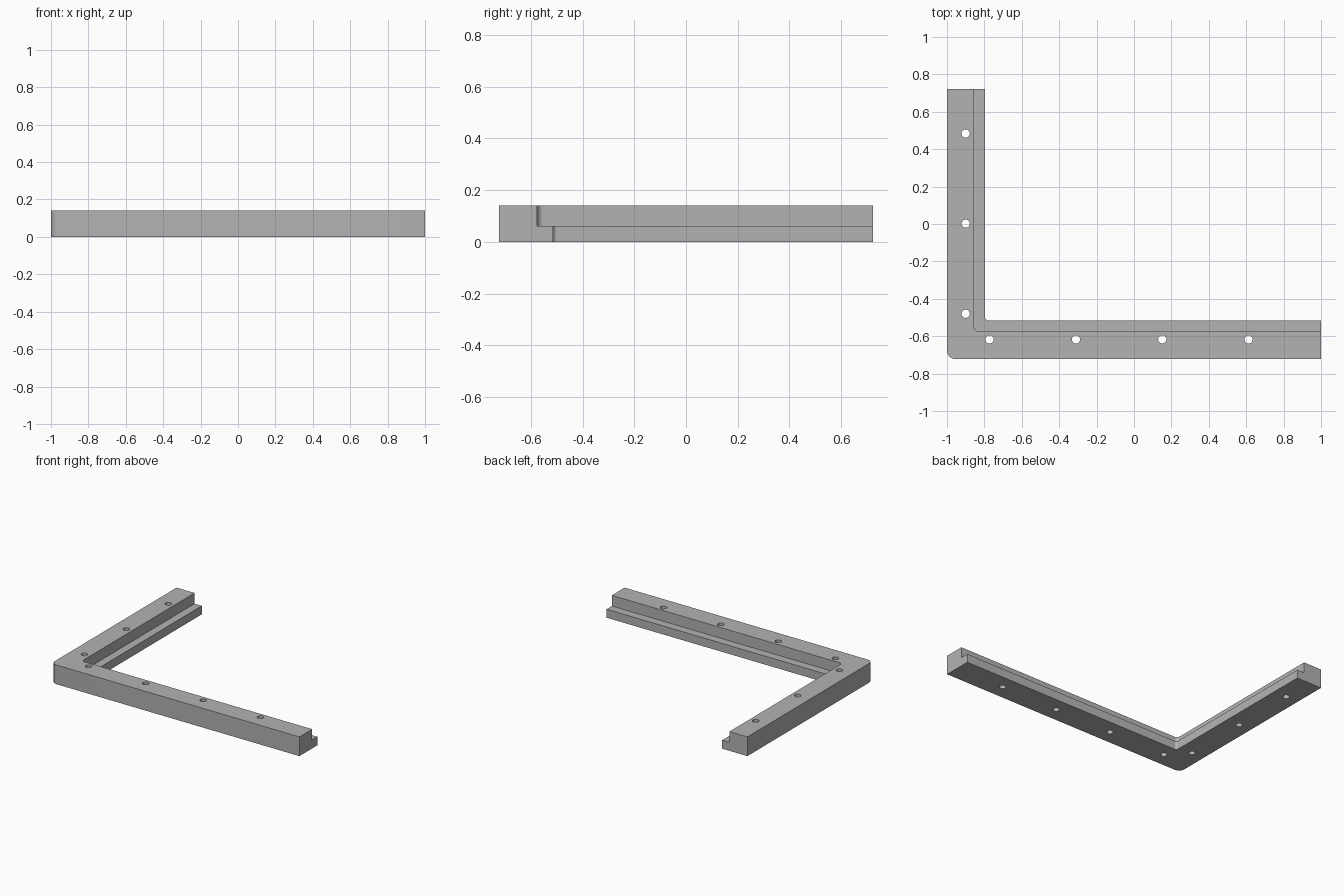
import bpy, bmesh, math

if "Cube" in bpy.data.objects:
    bpy.data.objects.remove(bpy.data.objects["Cube"], do_unlink=True)

W, D, H = 1.0, 0.722, 0.14      # half width, half depth, height
LEDGE_Z = 0.062

grey = bpy.data.materials.new("plain grey")
grey.use_nodes = True
grey.diffuse_color = (0.45, 0.45, 0.45, 1)
grey.node_tree.nodes["Principled BSDF"].inputs["Base Color"].default_value = (0.45, 0.45, 0.45, 1)


def fillet(cx, cy, r, start, end, steps=8):
    """Arc points around a centre, angles in degrees."""
    angles = [math.radians(start + (end - start) * i / steps) for i in range(steps + 1)]
    return [(cx + r * math.cos(a), cy + r * math.sin(a)) for a in angles]


def prism(name, outline, z0, z1):
    bm = bmesh.new()
    face = bm.faces.new([bm.verts.new((x, y, z0)) for x, y in outline])
    up = bmesh.ops.extrude_face_region(bm, geom=[face])["geom"]
    bmesh.ops.translate(bm, vec=(0, 0, z1 - z0),
                        verts=[v for v in up if isinstance(v, bmesh.types.BMVert)])
    bmesh.ops.recalc_face_normals(bm, faces=bm.faces)
    mesh = bpy.data.meshes.new(name)
    bm.to_mesh(mesh)
    bm.free()
    mesh.materials.append(grey)
    obj = bpy.data.objects.new(name, mesh)
    bpy.context.collection.objects.link(obj)
    return obj


def cut(target, cutter):
    cutter.hide_render = True
    mod = target.modifiers.new("cut", 'BOOLEAN')
    mod.operation, mod.solver, mod.object = 'DIFFERENCE', 'EXACT', cutter
    bpy.context.view_layer.objects.active = target
    bpy.ops.object.modifier_apply(modifier=mod.name)
    bpy.data.objects.remove(cutter, do_unlink=True)


# L-shaped bar with rounded outer and inner corners
ix, iy, ro, ri = -0.797, -0.515, 0.045, 0.018
outline = fillet(-W + ro, -D + ro, ro, 180, 270)
outline += [(W, -D), (W, iy)]
outline += fillet(ix + ri, iy + ri, ri, 270, 180)
outline += [(ix, D), (-W, D)]
frame = prism("corner_frame", outline, 0, H)

# Stepped ledge along the inner edge
lx, ly, rl = -0.855, -0.575, 0.024
rebate = fillet(lx + rl, ly + rl, rl, 180, 270)
rebate += [(W + 0.1, ly), (W + 0.1, D + 0.1), (lx, D + 0.1)]
cut(frame, prism("ledge_cutter", rebate, LEDGE_Z, H + 0.1))

# Screw holes through both arms
holes = [(-0.9, 0.002 + 0.482 * i) for i in (-1, 0, 1)]
holes += [(-0.772 + 0.4615 * i, -0.617) for i in range(4)]
for x, y in holes:
    cut(frame, prism("hole_cutter", fillet(x, y, 0.022, 0, 360, 32)[:-1], -0.1, H + 0.1))

bpy.ops.object.select_all(action='DESELECT')
frame.select_set(True)
bpy.context.view_layer.objects.active = frame
bpy.ops.object.shade_smooth_by_angle(angle=math.radians(30))
